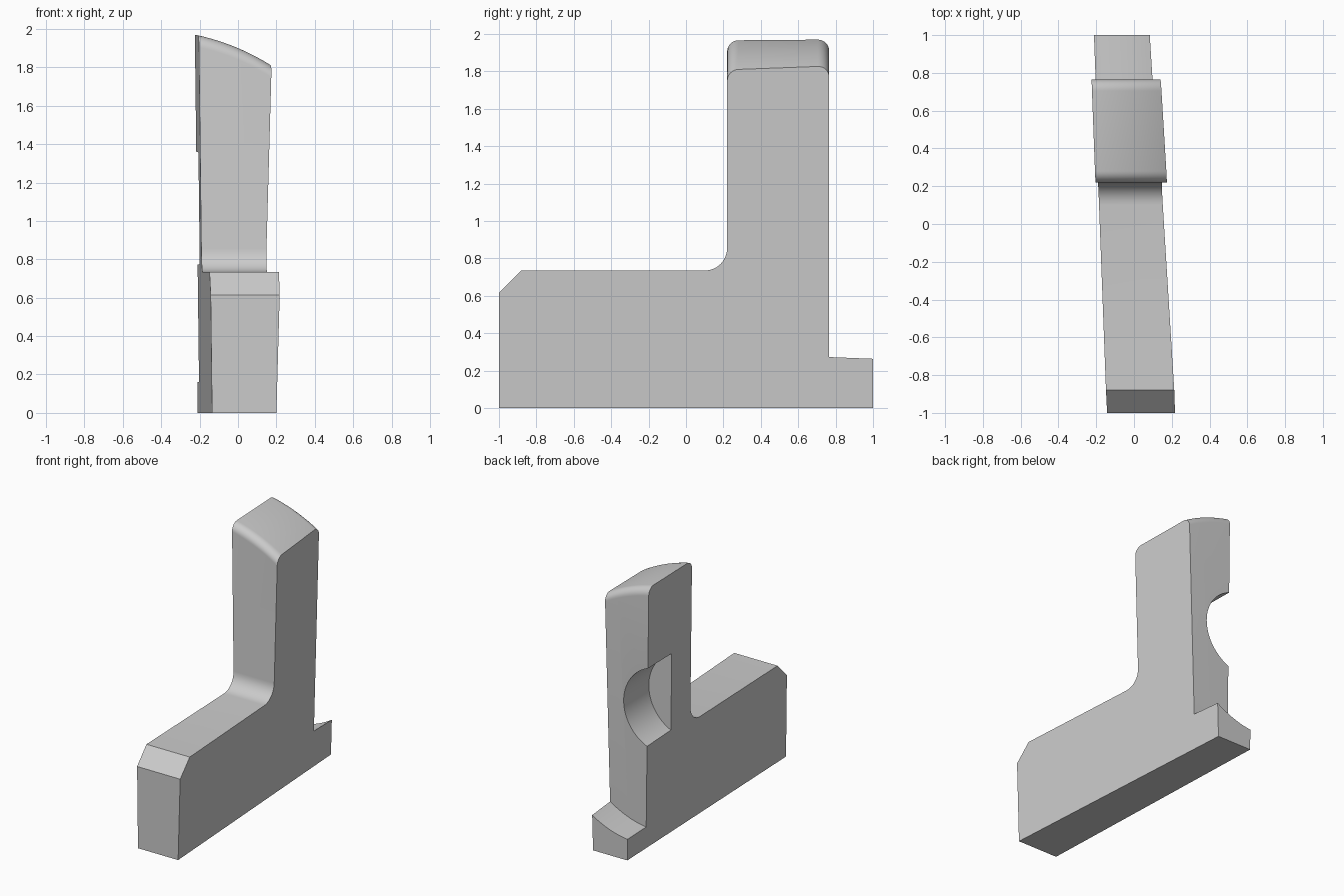
import bpy, bmesh, math

if "Cube" in bpy.data.objects:
    bpy.data.objects.remove(bpy.data.objects["Cube"])

SLICES = 20


def left_x(y, z):
    return -0.135 - 0.0375 * (y + 1) - 0.012 * z


def right_x(y, z):
    return 0.20 - 0.062 * (y + 1) + 0.028 * z


def crown(x):
    # convex arc across the top of the post
    return 0.795 + math.sqrt(1.2 ** 2 - (x + 0.468) ** 2)


def heel(x):
    # concave arc across the top of the rear step
    s = x + 0.21
    return 0.16 + 0.1 * s + 0.86 * s * s


def arc(cy, cz, r, a0, a1, n=8):
    angles = [math.radians(a0 + (a1 - a0) * i / n) for i in range(n + 1)]
    return [(cy + r * math.cos(a), cz + r * math.sin(a)) for a in angles]


# Side profile: (y, height, curve that the height is measured from)
R = 0.06
profile = [(y, z, None) for y, z in [(-1, 0), (-1, 0.615), (-0.88, 0.735)]]
profile += [(y, z, None) for y, z in arc(0.10, 0.855, 0.12, -90, 0)]
profile += [(y, z, crown) for y, z in arc(0.22 + R, -R, R, 180, 90)]
profile += [(y, z, crown) for y, z in arc(0.765 - R, -R, R, 90, 0)]
profile += [(0.765, 0, heel), (1, 0, heel), (1, 0, None)]


def place(y, h, curve, t):
    z = h
    for _ in range(8):
        x = left_x(y, z) * (1 - t) + right_x(y, z) * t
        z = h + (curve(x) if curve else 0)
    return x, y, z


# Body: the profile swept across the tapering thickness
bm = bmesh.new()
rows = [[bm.verts.new(place(*p, i / SLICES)) for p in profile]
        for i in range(SLICES + 1)]
n = len(profile)
for a, b in zip(rows, rows[1:]):
    for j in range(n):
        k = (j + 1) % n
        bm.faces.new((a[j], a[k], b[k], b[j]))
bm.faces.new(rows[0])
bm.faces.new(rows[-1])
bmesh.ops.recalc_face_normals(bm, faces=bm.faces)
bmesh.ops.dissolve_limit(bm, angle_limit=0.002, verts=bm.verts, edges=bm.edges)
mesh = bpy.data.meshes.new("bracket_body")
bm.to_mesh(mesh)
bm.free()
body = bpy.data.objects.new("bracket_body", mesh)
bpy.context.collection.objects.link(body)

grey = bpy.data.materials.new("plain grey")
grey.diffuse_color = (0.6, 0.6, 0.6, 1)
grey.use_nodes = True
grey.node_tree.nodes["Principled BSDF"].inputs["Base Color"].default_value = grey.diffuse_color
mesh.materials.append(grey)

# Blind round notch in the rear left edge of the post
bpy.ops.mesh.primitive_cylinder_add(
    vertices=96, radius=0.318, depth=0.6,
    location=(-0.333, 0.465 + 0.3, 1.065), rotation=(math.pi / 2, 0, 0))
cutter = bpy.context.object
cutter.name = "notch_cutter"
cutter.data.materials.append(grey)
cut = body.modifiers.new("notch", 'BOOLEAN')
cut.operation = 'DIFFERENCE'
cut.solver = 'EXACT'
cut.object = cutter

bpy.ops.object.select_all(action='DESELECT')
body.select_set(True)
bpy.context.view_layer.objects.active = body
bpy.ops.object.modifier_apply(modifier="notch")
bpy.data.objects.remove(cutter)
bpy.ops.object.shade_smooth_by_angle(angle=math.radians(30))
